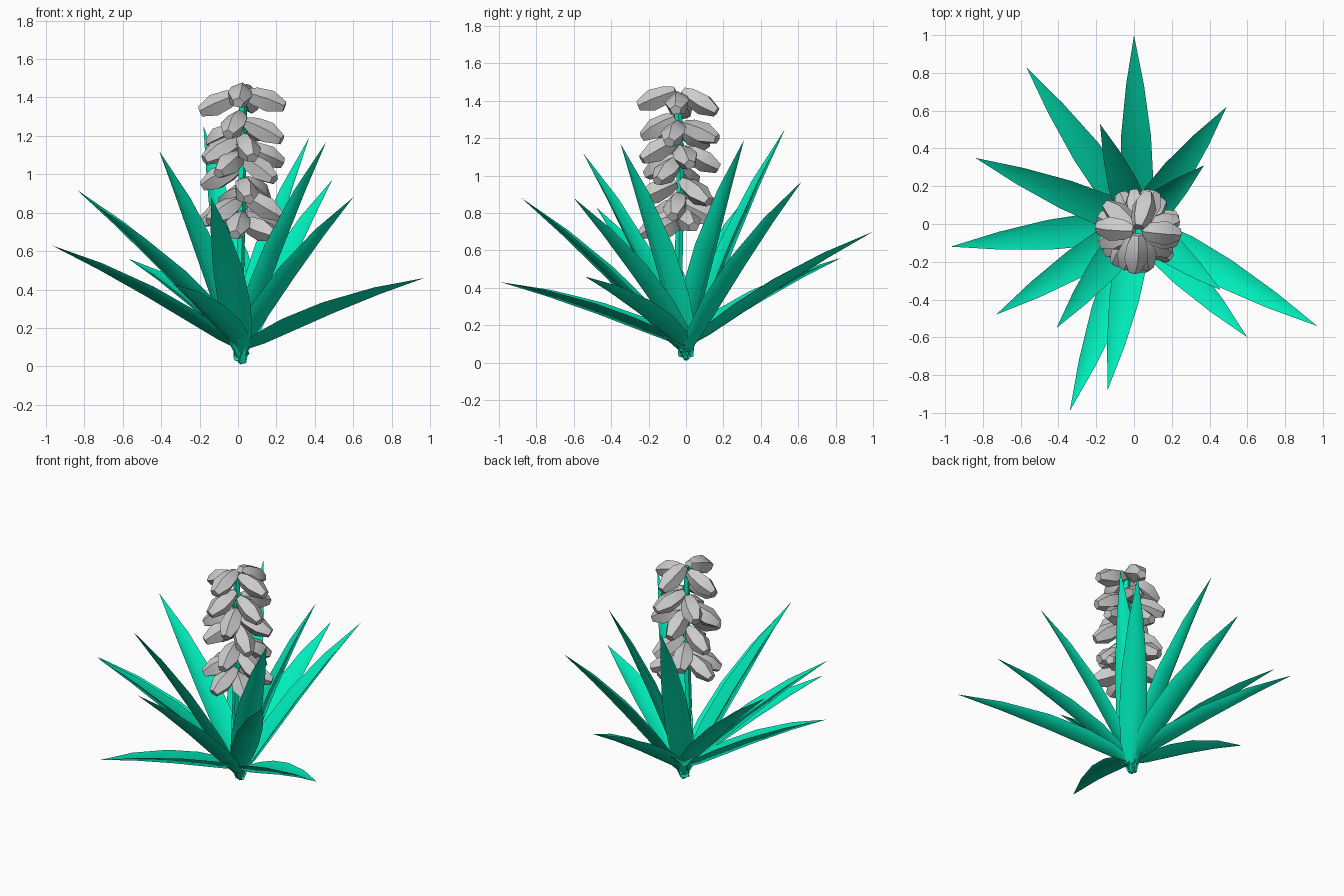
import bpy, bmesh, math, random
from mathutils import Vector

if "Cube" in bpy.data.objects:
    bpy.data.objects.remove(bpy.data.objects["Cube"])

random.seed(4)
green = bpy.data.materials.new("leaf_green")
green.diffuse_color = (0.0, 0.85, 0.5, 1)
green.use_nodes = True
green.node_tree.nodes["Principled BSDF"].inputs["Base Color"].default_value = green.diffuse_color


def make_object(name, bm, mat=None, angle=40):
    bmesh.ops.recalc_face_normals(bm, faces=bm.faces)
    me = bpy.data.meshes.new(name)
    bm.to_mesh(me)
    bm.free()
    ob = bpy.data.objects.new(name, me)
    bpy.context.collection.objects.link(ob)
    if mat:
        me.materials.append(mat)
    bpy.ops.object.select_all(action='DESELECT')
    ob.select_set(True)
    bpy.context.view_layer.objects.active = ob
    bpy.ops.object.shade_smooth_by_angle(angle=math.radians(angle))
    return ob


def bridge(bm, rings):
    for a, b in zip(rings, rings[1:]):
        n = len(a)
        for i in range(n):
            j = (i + 1) % n
            bm.faces.new((a[i], a[j], b[j], b[i]))


# Folded sword-shaped leaf from the crown to a pointed tip
PROFILE = [(0.0, 0.022), (0.12, 0.07), (0.28, 0.086), (0.5, 0.079),
           (0.76, 0.047)]


def leaf(name, tip, base_z, back):
    tip = Vector(tip)
    out = Vector((tip.x - 0.02, tip.y, 0)).normalized()
    base = Vector((0.02, 0, base_z)) - out * back
    side = Vector((-out.y, out.x, 0))
    axis = (tip - base).normalized()
    up = axis.cross(side).normalized()
    if up.z < 0:
        up = -up
    bm = bmesh.new()
    rings = []
    for t, w in PROFILE:
        c = base.lerp(tip, t) + up * (0.15 * t * (1 - t))
        pts = (c - side * w + up * w * 0.3, c - up * w * 0.1,
               c + side * w + up * w * 0.3, c - up * w * 0.45)
        rings.append([bm.verts.new(p) for p in pts])
    bridge(bm, rings)
    bm.faces.new(rings[0])
    end = bm.verts.new(tip)
    for i in range(4):
        bm.faces.new((rings[-1][i], rings[-1][(i + 1) % 4], end))
    return make_object(name, bm, green, 75)


TIPS = [(0.0, 1.0, 0.70), (-0.57, 0.83, 0.56), (0.49, 0.62, 0.97),
        (-0.84, 0.35, 0.92), (-0.18, 0.53, 1.25), (0.37, 0.31, 1.19),
        (-0.97, -0.12, 0.63), (-0.73, -0.48, 0.83), (-0.41, -0.55, 1.12),
        (-0.34, -0.99, 0.43), (-0.14, -0.88, 0.88), (0.60, -0.60, 0.88),
        (0.97, -0.54, 0.46), (0.46, -0.35, 1.17)]
for i, tip in enumerate(TIPS):
    # Flatter leaves start higher on the crown
    leaf(f"leaf_{i + 1}", tip, 0.09 if tip[2] < 0.75 else 0.015 + 0.015 * (i % 4),
         0.03 if i % 2 else 0.0)

# Slightly wavy flower stalk
bm = bmesh.new()
rings = []
for x, y, z in [(0.02, 0, 0.04), (0.01, -0.04, 0.5), (0.02, -0.03, 0.95),
                (0.025, -0.045, 1.44)]:
    rings.append([bm.verts.new((x + 0.022 * math.cos(k * math.tau / 5),
                                y + 0.022 * math.sin(k * math.tau / 5), z))
                  for k in range(5)])
bridge(bm, rings)
bm.faces.new(rings[0])
bm.faces.new(rings[-1])
make_object("flower_stalk", bm, green)


# Blunt bell blossom hanging outward from the stalk
BELL = [(0.0, 0.03), (0.05, 0.056), (0.135, 0.068), (0.215, 0.032)]


def blossom(name, azimuth, z, droop):
    a, d = math.radians(azimuth), math.radians(droop)
    out = Vector((math.cos(a), math.sin(a), 0))
    axis = out * math.cos(d) - Vector((0, 0, math.sin(d)))
    u = Vector((-out.y, out.x, 0))
    v = axis.cross(u)
    start = Vector((0.02, -0.035, z)) + out * 0.02
    bm = bmesh.new()
    turn = random.uniform(0, 1)
    rings = []
    for s, r in BELL:
        rings.append([bm.verts.new(
            start + axis * s
            + u * r * math.cos(turn + k * math.tau / 5)
            + v * r * 0.9 * math.sin(turn + k * math.tau / 5))
            for k in range(5)])
    bridge(bm, rings)
    bm.faces.new(rings[0])
    bm.faces.new(rings[-1])
    make_object(name, bm, None, 50)


# Blossoms as (azimuth, height of attachment)
SPOTS = [(-95, 1.45), (175, 1.41), (-5, 1.42), (75, 1.45), (-110, 1.31),
         (-15, 1.27), (65, 1.27), (140, 1.24), (-160, 1.18), (-75, 1.19),
         (15, 1.14), (95, 1.14), (-35, 1.08), (-125, 1.10), (160, 1.03),
         (-80, 0.96), (50, 0.97), (115, 0.92), (-10, 0.89), (-145, 0.86),
         (170, 0.84), (75, 0.85), (20, 0.80), (-100, 0.79), (-40, 0.75)]
for i, (az, z) in enumerate(SPOTS):
    blossom(f"blossom_{i + 1}", az, z, random.uniform(18, 32))
